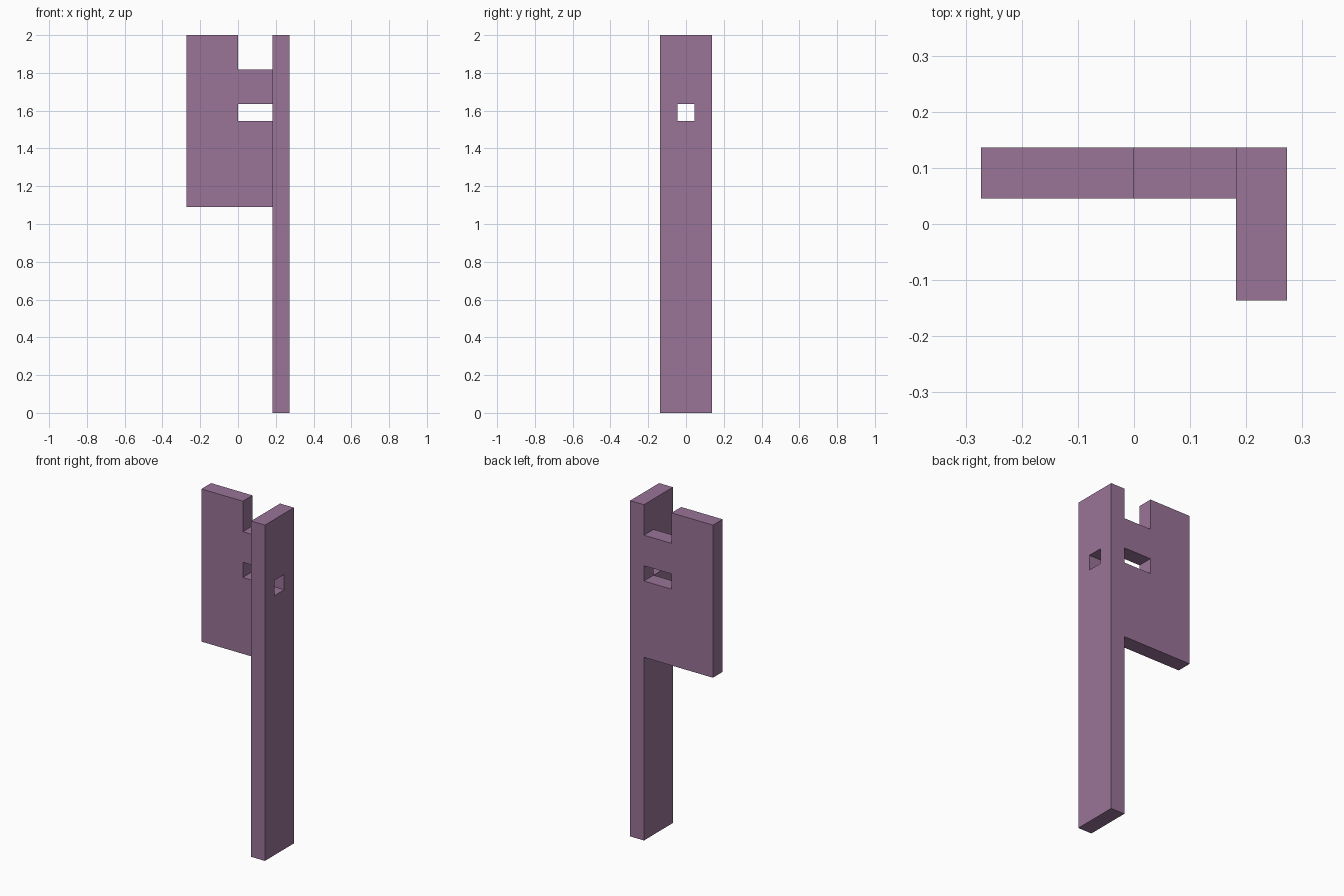
import bpy
from mathutils import Vector

cube = bpy.data.objects.get("Cube")
if cube:
    bpy.data.objects.remove(cube, do_unlink=True)

U = 2 / 22  # one module of the design: the post is 22 modules tall

# Single flat colour
mauve = bpy.data.materials.new("dusty_mauve")
mauve.use_nodes = True
colour = (0.32, 0.175, 0.31, 1)
mauve.diffuse_color = colour
mauve.node_tree.nodes["Principled BSDF"].inputs["Base Color"].default_value = colour


def block(name, low, high):
    """Box between two corners, given in modules."""
    low, high = Vector(low) * U, Vector(high) * U
    bpy.ops.mesh.primitive_cube_add(size=1, location=(low + high) / 2)
    obj = bpy.context.object
    obj.name = obj.data.name = name
    obj.scale = high - low
    bpy.ops.object.transform_apply(location=True, rotation=False, scale=True)
    obj.data.materials.append(mauve)
    return obj


def combine(target, tool, operation):
    """Apply a boolean and discard the tool."""
    tool.hide_render = True
    mod = target.modifiers.new(tool.name, "BOOLEAN")
    mod.operation, mod.solver, mod.object = operation, "EXACT", tool
    bpy.context.view_layer.objects.active = target
    bpy.ops.object.modifier_apply(modifier=mod.name)
    bpy.data.objects.remove(tool, do_unlink=True)


# Tall post with a square hole through its sides
post = block("post_and_panel", (2, -1.5, 0), (3, 1.5, 22))
combine(post, block("post_hole", (1, -0.5, 17), (4, 0.5, 18)), "DIFFERENCE")

# Side panel with a top notch and a slot next to the post
panel = block("panel", (-3, 0.5, 12), (2, 1.5, 22))
combine(panel, block("top_notch", (0, 0, 20), (3, 2, 23)), "DIFFERENCE")
combine(panel, block("slot", (0, 0, 17), (3, 2, 18)), "DIFFERENCE")

# Merge into one solid
combine(post, panel, "UNION")
